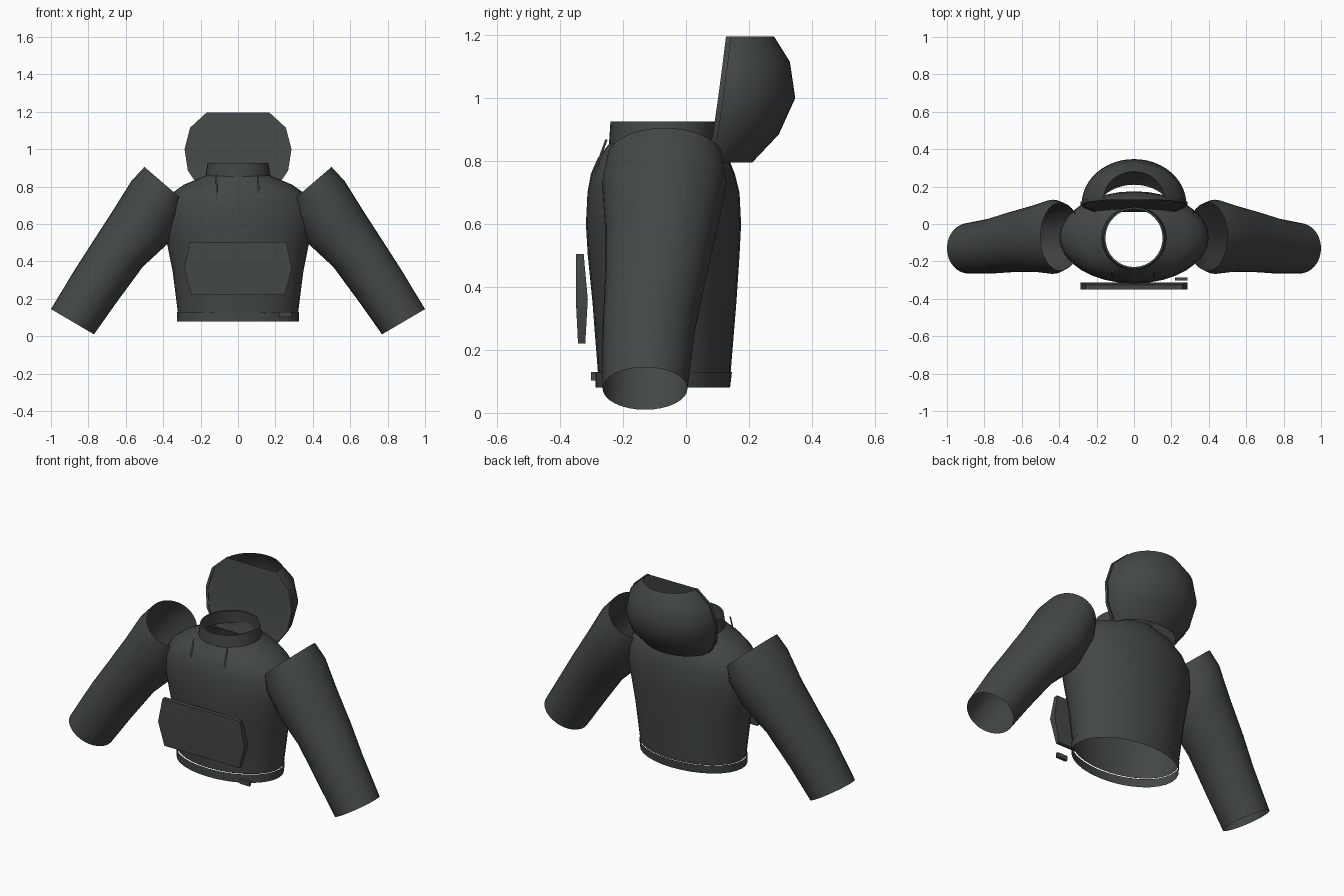
import bpy, math
from mathutils import Vector

cube = bpy.data.objects.get("Cube")
if cube:
    bpy.data.objects.remove(cube, do_unlink=True)


def make_material(name, rgb):
    mat = bpy.data.materials.new(name)
    mat.use_nodes = True
    mat.diffuse_color = (*rgb, 1)
    mat.node_tree.nodes["Principled BSDF"].inputs["Base Color"].default_value = (*rgb, 1)
    return mat


fabric = make_material("charcoal fabric", (0.055, 0.065, 0.062))
cord = make_material("brown cord", (0.22, 0.16, 0.11))


def add_mesh(name, verts, faces, mat=fabric, angle=40):
    mesh = bpy.data.meshes.new(name)
    mesh.from_pydata(verts, [], faces)
    mesh.materials.append(mat)
    obj = bpy.data.objects.new(name, mesh)
    bpy.context.collection.objects.link(obj)
    bpy.ops.object.select_all(action="DESELECT")
    obj.select_set(True)
    bpy.context.view_layer.objects.active = obj
    bpy.ops.object.mode_set(mode="EDIT")
    bpy.ops.mesh.select_all(action="SELECT")
    bpy.ops.mesh.normals_make_consistent(inside=False)
    bpy.ops.object.mode_set(mode="OBJECT")
    bpy.ops.object.shade_smooth_by_angle(angle=math.radians(angle))
    return obj


def loft(name, rings, closed=True, caps=False, mat=fabric, angle=40):
    """Skin a stack of equal point rings."""
    n = len(rings[0])
    verts = [p for ring in rings for p in ring]
    faces = []
    for r in range(len(rings) - 1):
        for i in range(n if closed else n - 1):
            j = (i + 1) % n
            faces.append((r * n + i, r * n + j, (r + 1) * n + j, (r + 1) * n + i))
    if caps:
        faces += [tuple(range(n)), tuple(range(len(verts) - n, len(verts)))]
    return add_mesh(name, verts, faces, mat, angle)


def oval(center, axis_a, axis_b, n=32):
    return [center + axis_a * math.cos(t) + axis_b * math.sin(t)
            for t in (2 * math.pi * i / n for i in range(n))]


def flat_oval(z, half, front, back):
    return oval(Vector((0, (front + back) / 2, z)), Vector((half, 0, 0)),
                Vector((0, (back - front) / 2, 0)))


# Torso shell: height, half width, front, back
torso = [(.13, .322, -.28, .142), (.35, .35, -.297, .16), (.5, .38, -.312, .17),
         (.6, .4, -.318, .175), (.7, .395, -.313, .17), (.76, .36, -.302, .155),
         (.81, .29, -.28, .135), (.86, .17, -.24, .09)]
loft("torso", [flat_oval(*r) for r in torso], angle=60)
loft("hem_band", [flat_oval(.08, .325, -.288, .14), flat_oval(.13, .327, -.288, .146)])
loft("neck_band", [flat_oval(.85, .175, -.245, .095), flat_oval(.925, .163, -.24, .09),
                   flat_oval(.925, .153, -.23, .08), flat_oval(.85, .158, -.23, .085)])

# Open sleeves: upper x, upper z, lower x, lower z, front, back
sleeve = [(.5, .905, .285, .72, -.25, .115), (.57, .83, .298, .63, -.267, .13),
          (.67, .67, .37, .5, -.257, .1), (.78, .5, .51, .37, -.257, .065),
          (.87, .36, .65, .18, -.265, .03), (1, .145, .77, .01, -.265, .005)]
for side, name in ((1, "left_sleeve"), (-1, "right_sleeve")):
    rings = []
    for ux, uz, lx, lz, front, back in sleeve:
        center = Vector((side * (ux + lx) / 2, (front + back) / 2, (uz + lz) / 2))
        rings.append(oval(center, Vector((side * (ux - lx) / 2, 0, (uz - lz) / 2)),
                          Vector((0, (back - front) / 2, 0))))
    loft(name, rings, angle=60)

# Hood: height, half width, front, back; open above and below
hood = [(.795, .2, .065, .21), (.885, .262, .088, .295), (1, .28, .105, .347),
        (1.115, .25, .12, .33), (1.195, .163, .13, .28)]
shell = [[(w * math.cos(math.pi * i / 24), f + (b - f) * math.sin(math.pi * i / 24), z)
          for i in range(25)] for z, w, f, b in hood]
loft("hood", shell, closed=False, angle=50)
loft("hood_front", [[(-w, f, z), (w, f, z)] for z, w, f, b in hood], closed=False)
for side, name in ((1, "left_hood_rim"), (-1, "right_hood_rim")):
    loft(name, [[(side * (w - .01), f - .003, z), (side * (w + .006), f - .003, z),
                 (side * (w + .006), f + .014, z), (side * (w - .01), f + .014, z)]
                for z, w, f, b in hood], caps=True)

# Front pocket: height, half width, front, back
pocket = [(.22, .25, -.343, -.32), (.36, .287, -.35, -.312), (.505, .258, -.35, -.325)]
loft("front_pocket", [[(-w, f, z), (w, f, z), (w, b, z), (-w, b, z)]
                      for z, w, f, b in pocket], caps=True)

# Small hem tag
loft("hem_tag", [[(.22, -.302, z), (.287, -.302, z), (.287, -.286, z), (.22, -.286, z)]
                 for z in (.103, .13)], caps=True)

# Drawstrings
for name, top, middle, bottom in (
        ("left_drawstring", (.107, -.253, .868), (.11, -.281, .79), (.117, -.296, .70)),
        ("right_drawstring", (-.117, -.253, .868), (-.114, -.281, .79), (-.115, -.294, .72))):
    loft(name, [oval(Vector(p), Vector((.004, 0, 0)), Vector((0, .004, 0)), 8)
                for p in (top, middle, bottom)], caps=True, mat=cord)
